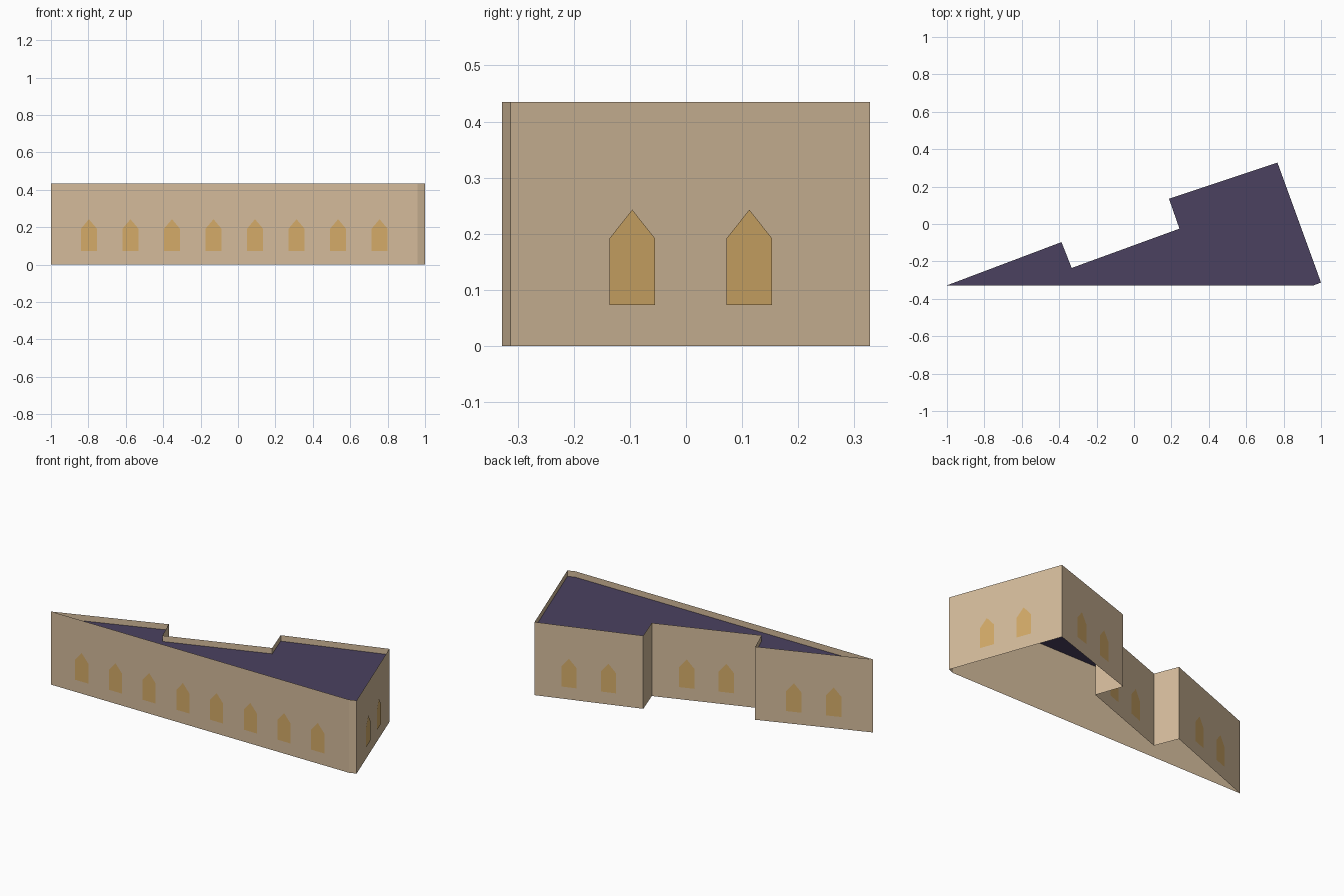
import bpy, bmesh
from mathutils import Vector

cube = bpy.data.objects.get("Cube")
if cube:
    bpy.data.objects.remove(cube, do_unlink=True)

WALL_H, ROOF_Z = 0.435, 0.4
UP = Vector((0, 0, 1))


def material(name, rgb):
    m = bpy.data.materials.new(name)
    m.use_nodes = True
    m.diffuse_color = (*rgb, 1)
    m.node_tree.nodes["Principled BSDF"].inputs["Base Color"].default_value = (*rgb, 1)
    return m


sandstone = material("sandstone", (0.66, 0.50, 0.33))
slate = material("purple slate", (0.07, 0.053, 0.117))
amber = material("amber glass", (0.66, 0.41, 0.14))


def build(name, polygons, mat):
    bm = bmesh.new()
    for poly in polygons:
        bm.faces.new([bm.verts.new(p) for p in poly])
    bmesh.ops.remove_doubles(bm, verts=bm.verts, dist=0.0005)
    mesh = bpy.data.meshes.new(name)
    bm.to_mesh(mesh)
    bm.free()
    mesh.materials.append(mat)
    ob = bpy.data.objects.new(name, mesh)
    bpy.context.collection.objects.link(ob)


# Footprint corners, counter-clockwise, each with the window count of the wall that starts there
plan = [(-1, -0.328, 8), (0.96, -0.328, 0), (1, -0.313, 2), (0.767, 0.328, 2),
        (0.187, 0.135, 0), (0.243, -0.025, 2), (-0.333, -0.235, 0), (-0.388, -0.097, 2)]
corners = [Vector((x, y, 0)) for x, y, n in plan]
edges = list(zip(corners, corners[1:] + corners[:1], [n for x, y, n in plan]))

# Thin outer walls, open below and rising above the roof as a parapet
build("outer_walls", [(a, b, b + UP * WALL_H, a + UP * WALL_H) for a, b, n in edges], sandstone)

# Flat sunken roof
build("flat_roof", [[c + UP * ROOF_Z for c in corners]], slate)

# Pointed windows, evenly spaced about the middle of each wall
SPACING = 0.222
outline = [(-0.043, 0.073), (0.043, 0.073), (0.043, 0.192), (0, 0.243), (-0.043, 0.192)]
windows = []
for a, b, count in edges:
    along = (b - a).normalized()
    out = along.cross(UP) * 0.003
    for i in range(count):
        centre = (a + b) / 2 + along * SPACING * (i - (count - 1) / 2) + out
        windows.append([centre + along * u + UP * z for u, z in outline])
build("pointed_windows", windows, amber)
